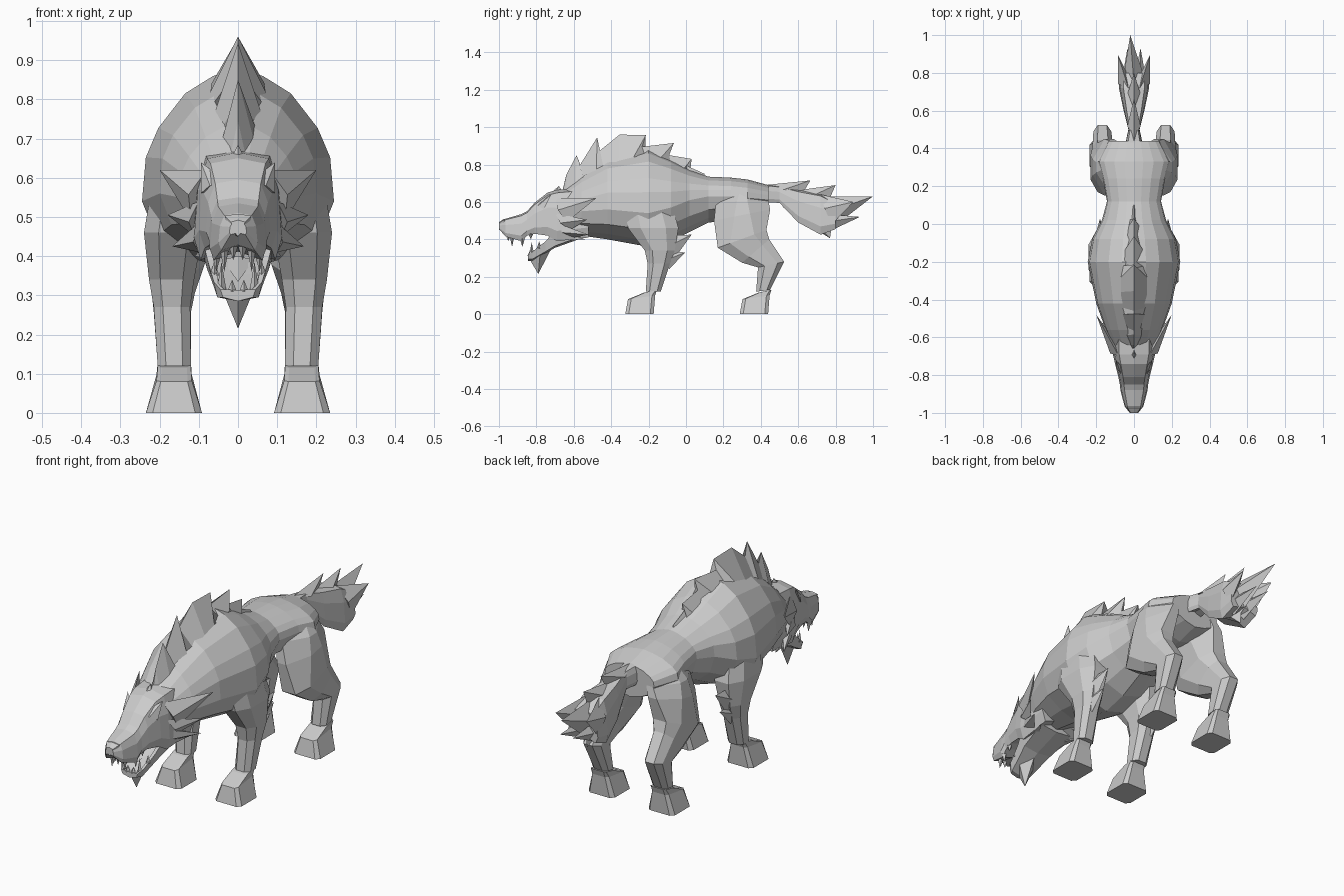
import bpy
import bmesh
from mathutils import Vector

cube = bpy.data.objects.get("Cube")
if cube:
    bpy.data.objects.remove(cube, do_unlink=True)

fur = bpy.data.materials.new("grey fur")
fur.use_nodes = True
GREY = (0.6, 0.6, 0.6, 1)
fur.diffuse_color = GREY
fur.node_tree.nodes["Principled BSDF"].inputs["Base Color"].default_value = GREY


def finish(name, bm, mirror=False):
    """Turn a bmesh into a flat shaded object, mirrored over x if asked."""
    bmesh.ops.recalc_face_normals(bm, faces=bm.faces)
    mesh = bpy.data.meshes.new(name)
    bm.to_mesh(mesh)
    bm.free()
    mesh.materials.append(fur)
    obj = bpy.data.objects.new(name, mesh)
    bpy.context.collection.objects.link(obj)
    if mirror:
        obj.modifiers.new("mirror", "MIRROR").use_mirror_merge = False
    return obj


def loft(name, rings, mirror=False):
    """Skin a row of closed rings and cap both ends."""
    bm = bmesh.new()
    loops = [[bm.verts.new(p) for p in ring] for ring in rings]
    for a, b in zip(loops, loops[1:]):
        for i in range(len(a)):
            j = (i + 1) % len(a)
            bm.faces.new((a[i], a[j], b[j], b[i]))
    bm.faces.new(loops[0])
    bm.faces.new(loops[-1])
    return finish(name, bm, mirror)


def symmetric(y, half):
    """Full ring at y from a half outline that runs from top to bottom."""
    right = [(x, y, z) for x, z in half]
    return right + [(-x, y, z) for x, z in half[-2:0:-1]]


def tufts(name, items, mirror=False):
    """Four sided spikes: base start, base end, tip, half width."""
    bm = bmesh.new()
    for start, end, tip, width in items:
        a, b, t = Vector(start), Vector(end), Vector(tip)
        middle = (a + b) / 2
        side = (b - a).cross(t - middle).normalized() * width
        base = [bm.verts.new(p) for p in (a, middle + side, b, middle - side)]
        top = bm.verts.new(t)
        bm.faces.new(base)
        for i in range(4):
            bm.faces.new((base[i], base[(i + 1) % 4], top))
    return finish(name, bm, mirror)


def torso_ring(y, low, high, w, mid):
    up, down = high - mid, mid - low
    return symmetric(y, [
        (0, high), (w * .26, high - up * .06), (w * .55, high - up * .19),
        (w * .83, mid + up * .55), (w * .96, mid + up * .33), (w, mid),
        (w * .85, mid - down * .5), (w * .45, low + down * .18), (0, low)])


def skull_ring(y, low, high, w):
    h = high - low
    return symmetric(y, [
        (0, high), (w * .7, high - h * .06), (w * .92, high - h * .35),
        (w, low + h * .2), (w * .85, low), (0, low + h * .15)])


def leg_ring(yf, zf, yb, zb, x0, x1, cut=.25):
    """Chamfered rectangle between a front edge and a back edge."""
    corners = [(cut, 0), (1 - cut, 0), (1, cut), (1, 1 - cut),
               (1 - cut, 1), (cut, 1), (0, 1 - cut), (0, cut)]
    return [(x0 + (x1 - x0) * u, yf + (yb - yf) * v, zf + (zb - zf) * v)
            for u, v in corners]


# Torso from neck to rump
loft("torso", [torso_ring(*s) for s in (
    (-.69, .43, .63, .09, .53), (-.56, .42, .74, .15, .55),
    (-.42, .4, .83, .2, .56), (-.2, .36, .88, .245, .54),
    (-.08, .39, .825, .222, .57), (.02, .44, .77, .17, .61),
    (.12, .49, .735, .143, .63), (.24, .5, .73, .165, .63),
    (.33, .5, .72, .19, .62), (.44, .53, .69, .135, .61))])

# Head with upper muzzle
loft("head", [skull_ring(*s) for s in (
    (-1, .455, .485, .022), (-.965, .415, .51, .05), (-.88, .39, .535, .072),
    (-.85, .42, .55, .075), (-.81, .43, .595, .083), (-.74, .42, .65, .1),
    (-.69, .39, .665, .112), (-.52, .41, .68, .12))])
loft("nose", [symmetric(y, [(0, .5 + d), (.026 + d, .495 + d),
                            (.02 + d, .465), (0, .45)])
              for y, d in ((-1, -.008), (-.975, .008), (-.94, .006))])


# Lower jaw with a hollow trough
def jaw_ring(y, low, high, w):
    return symmetric(y, [(0, low + .018), (w * .7, low + .02),
                         (w * .8, high), (w, high), (w * .85, low), (0, low - .01)])


loft("lower_jaw", [jaw_ring(*s) for s in (
    (-.845, .295, .315, .045), (-.82, .295, .335, .062), (-.75, .335, .39, .078),
    (-.7, .365, .45, .092), (-.56, .415, .48, .11))])
tufts("chin_tuft", [((0, -.84, .3), (0, -.72, .35), (0, -.79, .215), .045)])
tufts("tongue", [((-.04, -.68, .39), (.04, -.68, .39), (0, -.8, .335), .012)])

# Teeth, larger at the front corners
teeth = []
for x, y, top, drop in ((.012, -.95, .425, .035), (.035, -.93, .42, .06),
                        (.055, -.875, .405, .045), (.06, -.83, .43, .03)):
    teeth.append(((x, y - .014, top), (x, y + .014, top), (x, y, top - drop), .012))
for x, y, low, rise in ((.015, -.835, .31, .03), (.042, -.825, .315, .07),
                        (.06, -.785, .35, .04)):
    teeth.append(((x, y - .014, low), (x, y + .014, low), (x, y, low + rise), .012))
tufts("teeth", teeth, True)

# Brows, ears and cheek fur
tufts("brows", [((.03, -.8, .59), (.095, -.76, .56), (.095, -.72, .64), .015)], True)
tufts("forehead_tuft", [((0, -.75, .625), (0, -.66, .655), (0, -.68, .685), .022)])
tufts("ears", [((.08, -.7, .62), (.12, -.64, .49), (.2, -.48, .62), .03)], True)
tufts("cheek_fur", [
    ((.1, -.7, .54), (.11, -.62, .45), (.18, -.53, .505), .025),
    ((.095, -.7, .49), (.1, -.6, .41), (.168, -.52, .425), .025),
    ((.08, -.7, .44), (.07, -.6, .4), (.11, -.54, .4), .03)], True)

# Jagged mane: ridge point, then base position and half width
ridge = [(-.66, .655, -.68, .58, .015), (-.64, .745, -.64, .61, .03),
         (-.585, .85, -.59, .66, .05), (-.565, .8, -.54, .7, .055),
         (-.475, .945, -.48, .75, .065), (-.46, .875, -.44, .78, .07),
         (-.355, .96, -.36, .82, .07), (-.215, .957, -.28, .84, .068),
         (-.235, .895, -.22, .85, .06), (-.065, .915, -.14, .83, .05),
         (-.09, .85, -.08, .8, .042), (.03, .83, -.02, .765, .035),
         (0, .795, .02, .74, .028), (.1, .75, .1, .71, .015)]
loft("mane", [[(0, yt, zt), (w, yb, zb), (-w, yb, zb)]
              for yt, zt, yb, zb, w in ridge])

# Front legs
loft("front_leg", [leg_ring(yf, z, yb, z, x0, x1) for yf, yb, z, x0, x1 in (
    (-.34, -.09, .64, .08, .21), (-.31, -.04, .46, .09, .24),
    (-.22, -.06, .34, .112, .227), (-.205, -.085, .27, .122, .215),
    (-.215, -.135, .12, .12, .205))], True)
tufts("elbow_fur", [
    ((.18, -.14, .42), (.18, -.06, .3), (.18, .03, .425), .035),
    ((.18, -.12, .34), (.18, -.09, .24), (.18, -.005, .33), .025)], True)

# Hind legs, with the thigh tapering towards its front edge
loft("hind_leg", [leg_ring(*s) for s in (
    (.22, .685, .4, .67, .02, .15, .42), (.16, .6, .44, .61, .02, .2, .4),
    (.15, .5, .45, .56, .045, .218, .36), (.17, .355, .43, .45, .085, .23),
    (.3, .275, .445, .4, .11, .22), (.385, .25, .525, .28, .12, .215),
    (.375, .12, .45, .13, .12, .205))], True)

# Paws
for name, y in (("front_paw", -.325), ("hind_paw", .287)):
    loft(name, [leg_ring(y + f, z, y + b, z + r, x0, x1, .12)
                for f, b, z, r, x0, x1 in (
                    (.1, .17, .115, .015, .12, .205),
                    (.015, .16, .08, .02, .118, .208),
                    (0, .152, 0, 0, .092, .235))], True)

# Tail core and ragged fur
loft("tail", [skull_ring(*s) for s in (
    (.36, .6, .7, .06), (.5, .595, .685, .03), (.6, .49, .665, .055),
    (.72, .425, .645, .08), (.8, .455, .6, .08))])
tufts("tail_fur", [
    ((0, .42, .69), (0, .62, .64), (0, .665, .715), .035),
    ((0, .58, .66), (0, .76, .6), (0, .8, .69), .04),
    ((0, .74, .63), (0, .78, .46), (-.02, 1, .63), .06),
    ((0, .52, .57), (0, .78, .48), (0, .77, .405), .06)])
tufts("tail_side_fur", [
    ((.03, .72, .64), (.07, .78, .48), (.085, .895, .6), .035),
    ((.03, .7, .54), (.03, .76, .44), (.035, .93, .52), .04)], True)
